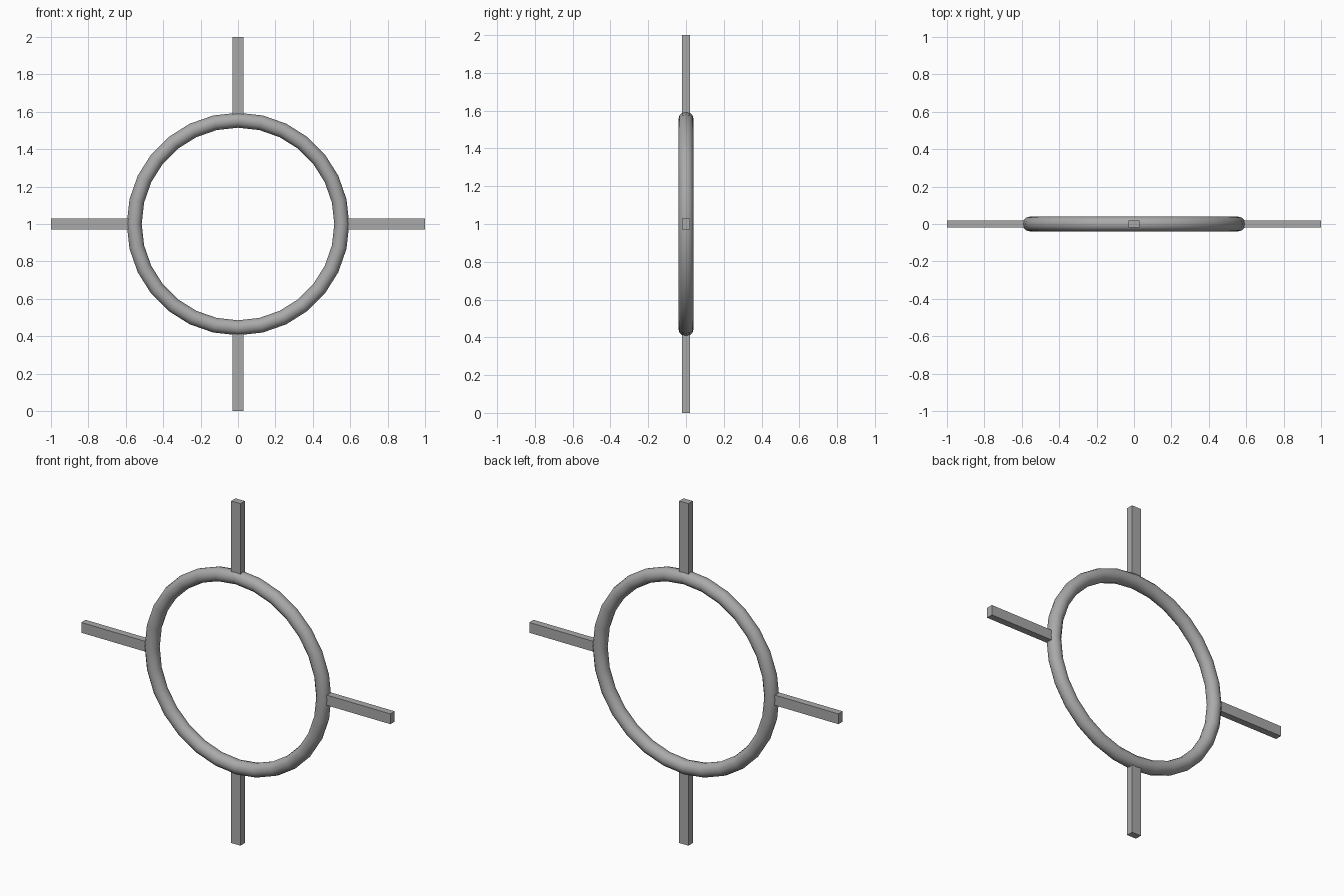
import bpy
from math import pi, cos, sin

cube = bpy.data.objects.get("Cube")
if cube:
    bpy.data.objects.remove(cube, do_unlink=True)

COLOUR = (0.4, 0.4, 0.4, 1.0)
grey = bpy.data.materials.new("mid_grey")
grey.use_nodes = True
grey.diffuse_color = COLOUR
grey.node_tree.nodes["Principled BSDF"].inputs["Base Color"].default_value = COLOUR

CENTRE_Z = 1.0
INNER, OUTER = 0.56, 1.0        # radial span of each bar
WIDTH, DEPTH = 0.06, 0.04

# Ring standing upright, facing the front
bpy.ops.mesh.primitive_torus_add(
    major_radius=0.555, minor_radius=0.04, major_segments=28, minor_segments=12,
    location=(0, 0, CENTRE_Z), rotation=(pi / 2, 0, 0))
ring = bpy.context.object
ring.name = "ring"
ring.data.materials.append(grey)
bpy.ops.object.shade_smooth_by_angle(angle=pi / 4)


def add_bar(name, angle):
    """Box pointing outward from the ring at the given angle in the xz plane."""
    mid = (INNER + OUTER) / 2
    bpy.ops.mesh.primitive_cube_add(
        size=1, location=(mid * cos(angle), 0, CENTRE_Z + mid * sin(angle)),
        rotation=(0, -angle, 0))
    bar = bpy.context.object
    bar.name = name
    bar.scale = (OUTER - INNER, DEPTH, WIDTH)
    bar.data.materials.append(grey)


# Four bars around the ring
for i, side in enumerate(("left", "top", "right", "bottom")):
    add_bar(side + "_bar", i * pi / 2)
